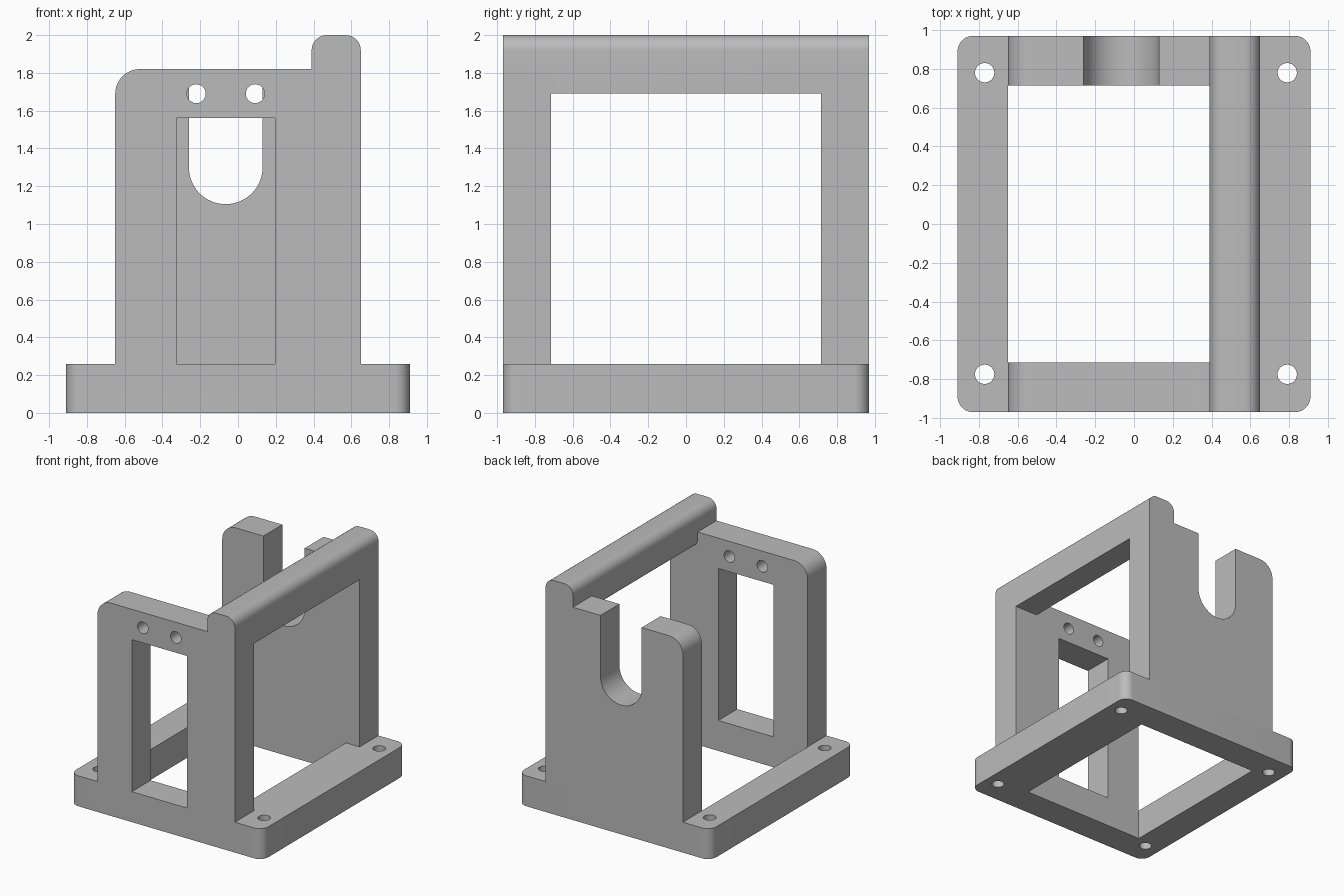
import bpy
import bmesh
from math import cos, sin, pi, radians
from mathutils import Vector

cube = bpy.data.objects.get("Cube")
if cube:
    bpy.data.objects.remove(cube, do_unlink=True)

grey = bpy.data.materials.new("plain grey")
grey.use_nodes = True
grey.diffuse_color = (0.5, 0.5, 0.5, 1)
grey.node_tree.nodes["Principled BSDF"].inputs["Base Color"].default_value = (0.5, 0.5, 0.5, 1)

HALF_X, HALF_Y = 0.91, 0.97     # base plate
WALL_X, IN_Y = 0.65, 0.715      # wall half width, inner face of the walls
BASE_H, WALL_H = 0.26, 1.82
BAR_X, BAR_Z = 0.39, 1.69       # inner side and underside of the top bar
MID = -0.065                    # centre line of the openings


def arc(cx, cy, r, start, end, n=12):
    angles = [radians(start + (end - start) * i / n) for i in range(n + 1)]
    return [(cx + r * cos(a), cy + r * sin(a)) for a in angles]


def rounded(x0, x1, y0, y1, radii):
    """Rectangle with a radius per corner: low-left, low-right, top-right, top-left."""
    pts = []
    corners = [(x0, y0, 1, 1), (x1, y0, -1, 1), (x1, y1, -1, -1), (x0, y1, 1, -1)]
    for i, ((x, y, sx, sy), r) in enumerate(zip(corners, radii)):
        if r:
            pts += arc(x + sx * r, y + sy * r, r, 180 + 90 * i, 270 + 90 * i)
        else:
            pts.append((x, y))
    return pts


def prism(name, pts, lo, hi, upright=True):
    """Extrude an outline along y when upright (x, z outline), else along z."""
    place = (lambda a, b: (a, lo, b)) if upright else (lambda a, b: (a, b, lo))
    shift = Vector((0, hi - lo, 0)) if upright else Vector((0, 0, hi - lo))
    bm = bmesh.new()
    face = bm.faces.new([bm.verts.new(place(*p)) for p in pts])
    grown = bmesh.ops.extrude_face_region(bm, geom=[face])["geom"]
    bmesh.ops.translate(bm, vec=shift, verts=[g for g in grown if isinstance(g, bmesh.types.BMVert)])
    bmesh.ops.recalc_face_normals(bm, faces=bm.faces)
    mesh = bpy.data.meshes.new(name)
    bm.to_mesh(mesh)
    bm.free()
    mesh.materials.append(grey)
    obj = bpy.data.objects.new(name, mesh)
    bpy.context.collection.objects.link(obj)
    return obj


def combine(body, tool, operation):
    mod = body.modifiers.new(tool.name, 'BOOLEAN')
    mod.object, mod.operation, mod.solver = tool, operation, 'EXACT'
    bpy.context.view_layer.objects.active = body
    bpy.ops.object.modifier_apply(modifier=mod.name)
    bpy.data.objects.remove(tool, do_unlink=True)


# Base plate with its rounded corners
frame = prism("bracket_frame", rounded(-HALF_X, HALF_X, -HALF_Y, HALF_Y, [0.08] * 4), 0, BASE_H, False)

# Large opening and four screw holes in the base
combine(frame, prism("base_opening", rounded(-WALL_X, 0.52, -IN_Y, IN_Y, [0] * 4), -1, 1, False), 'DIFFERENCE')
for x in (-0.77, 0.79):
    for y in (-0.775, 0.78):
        combine(frame, prism("screw_hole", arc(x, y, 0.05, 0, 345, 23), -1, 1, False), 'DIFFERENCE')

# Front and back walls
wall = rounded(-WALL_X, WALL_X, 0.1, WALL_H, [0, 0, 0, 0.13])
front = prism("front_wall", wall, -HALF_Y, -IN_Y)
back = prism("back_wall", wall, IN_Y, HALF_Y)

# Window and two small holes in the front wall
combine(front, prism("window", rounded(MID - 0.26, MID + 0.26, BASE_H, 1.56, [0] * 4), -2, 0), 'DIFFERENCE')
for side in (-1, 1):
    hole = arc(MID + side * 0.156, BAR_Z, 0.05, 0, 345, 23)
    combine(front, prism("pin_hole", hole, -2, 0), 'DIFFERENCE')

# Round-bottomed open slot in the back wall
slot = arc(MID, 1.3, 0.195, 180, 360, 32) + [(MID + 0.195, 2.2), (MID - 0.195, 2.2)]
combine(back, prism("slot", slot, 0, 2), 'DIFFERENCE')

# Top bar joining the walls
bar = prism("top_bar", rounded(BAR_X, WALL_X, BAR_Z, 2, [0.065, 0, 0.08, 0.08]), -HALF_Y, HALF_Y)

for part in (front, back, bar):
    combine(frame, part, 'UNION')

# Smooth the rounded edges only
bpy.ops.object.select_all(action='DESELECT')
frame.select_set(True)
bpy.context.view_layer.objects.active = frame
bpy.ops.object.shade_smooth_by_angle(angle=radians(30))
